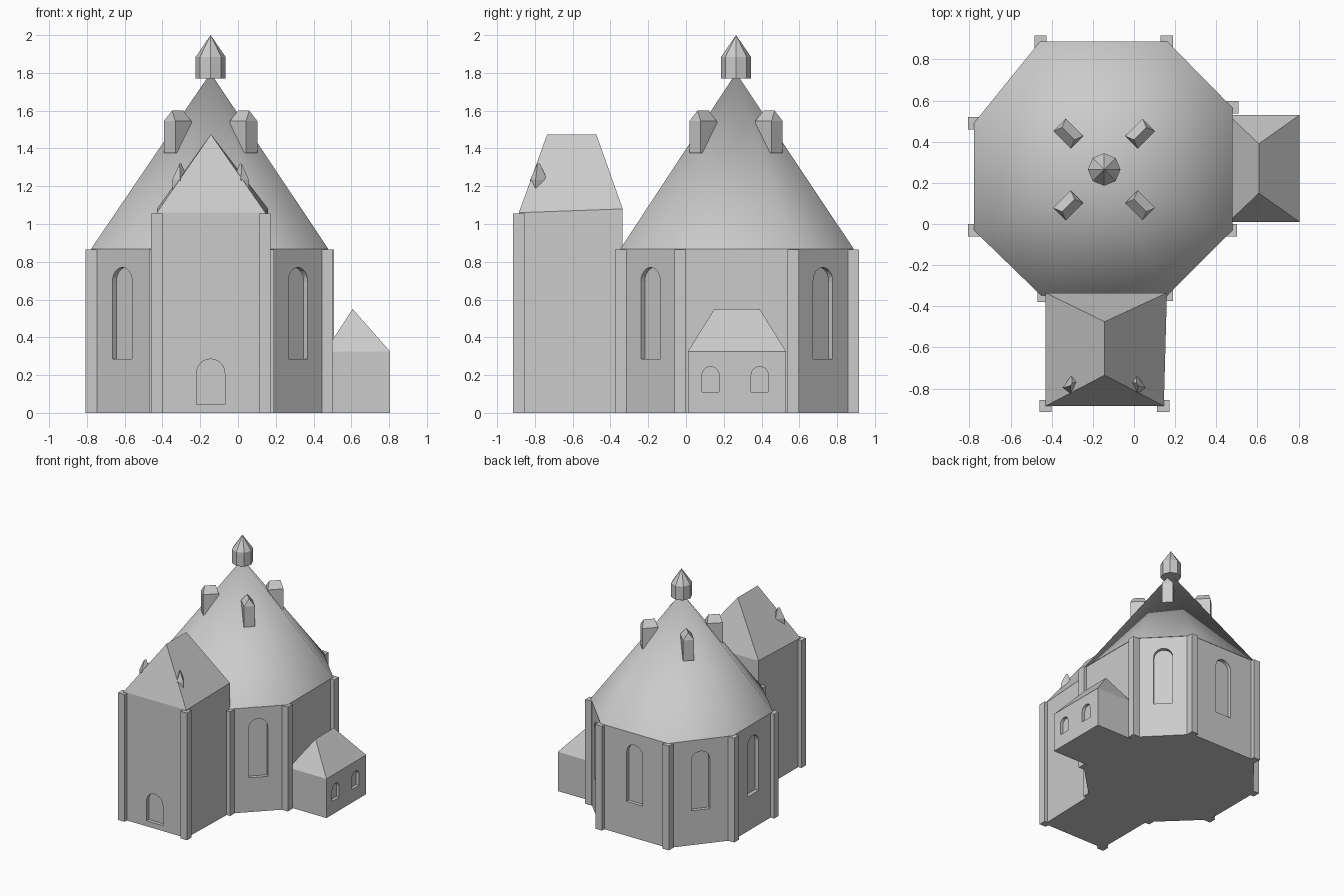
import bpy, bmesh, math
from mathutils import Vector

if "Cube" in bpy.data.objects:
    bpy.data.objects.remove(bpy.data.objects["Cube"])

stone = bpy.data.materials.new("light grey stone")
stone.diffuse_color = (0.6, 0.6, 0.6, 1)
stone.use_nodes = True
stone.node_tree.nodes["Principled BSDF"].inputs["Base Color"].default_value = stone.diffuse_color


def make(name, verts, faces):
    me = bpy.data.meshes.new(name)
    me.from_pydata([tuple(v) for v in verts], [], faces)
    bm = bmesh.new()
    bm.from_mesh(me)
    bmesh.ops.recalc_face_normals(bm, faces=bm.faces)
    bm.to_mesh(me)
    bm.free()
    me.materials.append(stone)
    ob = bpy.data.objects.new(name, me)
    bpy.context.collection.objects.link(ob)
    return ob


def loft(name, low, high):
    """Closed prism between two rings of 3D points."""
    n = len(low)
    sides = [(i, (i + 1) % n, n + (i + 1) % n, n + i) for i in range(n)]
    return make(name, low + high, sides + [tuple(range(n))[::-1], tuple(range(n, 2 * n))])


def prism(name, pts, z0, z1):
    return loft(name, [(x, y, z0) for x, y in pts], [(x, y, z1) for x, y in pts])


def cone(name, pts, z0, apex):
    n = len(pts)
    return make(name, [(x, y, z0) for x, y in pts] + [apex],
                [(i, (i + 1) % n, n) for i in range(n)] + [tuple(range(n))[::-1]])


def hipped(name, corners, z0, eaves, a, b, z2):
    """Four walls with a hipped roof; ridge end a belongs to the first edge."""
    v = [(x, y, z0) for x, y in corners]
    v += [(x, y, z) for (x, y), z in zip(corners, eaves)]
    v += [(*a, z2), (*b, z2)]
    f = [(3, 2, 1, 0), (0, 1, 5, 4), (1, 2, 6, 5), (2, 3, 7, 6), (3, 0, 4, 7),
         (4, 5, 8), (5, 6, 9, 8), (6, 7, 9), (7, 4, 8, 9)]
    return make(name, v, f)


def dormer(name, x, y, ang, length, width, z0, z1, z2, ridge):
    c, s = math.cos(ang), math.sin(ang)
    at = lambda u, w: (x + u * c - w * s, y + u * s + w * c)
    l, w = length / 2, width / 2
    corners = [at(l, -w), at(l, w), at(-l, w), at(-l, -w)]
    return hipped(name, corners, z0, [z1] * 4, at(ridge / 2, 0), at(-ridge / 2, 0), z2)


def cut_arch(target, x, y, normal, width, z0, z1, depth=0.03):
    """Recess a round-headed opening into a wall."""
    n = Vector((*normal, 0)).normalized()
    t = Vector((-n.y, n.x, 0))
    r = width / 2
    prof = [(-r, z0), (r, z0)]
    prof += [(r * math.cos(k * math.pi / 12), z1 - r + r * math.sin(k * math.pi / 12))
             for k in range(13)]
    ring = [Vector((x, y, z)) + t * u for u, z in prof]
    cutter = loft("opening_cutter", [p - n * depth for p in ring], [p + n * 0.05 for p in ring])
    cutter.hide_render = True
    mod = target.modifiers.new("opening", 'BOOLEAN')
    mod.operation, mod.solver, mod.object = 'DIFFERENCE', 'EXACT', cutter
    bpy.context.view_layer.objects.active = target
    bpy.ops.object.modifier_apply(modifier=mod.name)
    bpy.data.objects.remove(cutter)


CX, CY = -0.145, 0.265
octagon = [(-0.45, -0.345), (0.16, -0.345), (0.475, -0.03), (0.475, 0.565),
           (0.16, 0.885), (-0.455, 0.885), (-0.775, 0.49), (-0.775, -0.03)]

# Eight-sided hall with tall arched windows (front and right walls stay blank)
hall = prism("hall_walls", octagon, 0, 0.868)
for i in (1, 3, 4, 5, 6, 7):
    (x0, y0), (x1, y1) = octagon[i], octagon[(i + 1) % 8]
    cut_arch(hall, (x0 + x1) / 2, (y0 + y1) / 2, (y1 - y0, x0 - x1), 0.145, 0.285, 0.77)

# Smooth tent roof
roof = cone("hall_roof", [(CX + (x - CX) * 1.005, CY + (y - CY) * 1.005) for x, y in octagon],
            0.868, (CX, CY, 1.8))
bpy.ops.object.select_all(action='DESELECT')
roof.select_set(True)
bpy.context.view_layer.objects.active = roof
bpy.ops.object.shade_smooth_by_angle(angle=math.radians(48))

# Lantern on the apex
ring = [(CX + 0.079 * math.cos(k * math.pi / 4), CY + 0.079 * math.sin(k * math.pi / 4))
        for k in range(8)]
prism("lantern_drum", ring, 1.77, 1.885)
cone("lantern_cap", ring, 1.885, (CX, CY, 2.0))

# Roof dormers on the diagonals
for k in range(4):
    a = math.pi / 4 + k * math.pi / 2
    dormer("roof_dormer", CX + 0.247 * math.cos(a), CY + 0.247 * math.sin(a), a,
           0.12, 0.085, 1.375, 1.545, 1.6, 0.085)

# Entrance tower with door and hipped roof
tower = hipped("entrance_tower", [(-0.43, -0.885), (0.145, -0.885), (0.16, -0.335), (-0.43, -0.335)],
               0, [1.06, 1.06, 1.08, 1.08], (-0.143, -0.735), (-0.143, -0.475), 1.475)
cut_arch(tower, -0.145, -0.885, (0, -1), 0.15, 0.045, 0.285)
for x, a in ((-0.305, math.radians(235)), (0.015, math.radians(-55))):
    dormer("tower_dormer", x, -0.78, a, 0.075, 0.05, 1.17, 1.235, 1.32, 0.015)

# Side annex with two small windows
annex = hipped("side_annex", [(0.46, 0.01), (0.805, 0.01), (0.805, 0.53), (0.46, 0.53)],
               0, [0.325] * 4, (0.607, 0.15), (0.607, 0.39), 0.55)
for y in (0.13, 0.39):
    cut_arch(annex, 0.805, y, (1, 0), 0.09, 0.11, 0.245, 0.025)

# Corner pillars
pillars = [(-0.44, -0.35, 0.865), (0.16, -0.345, 0.865), (0.47, -0.03, 0.865),
           (0.477, 0.567, 0.865), (0.16, 0.887, 0.865), (-0.455, 0.887, 0.865),
           (-0.777, 0.49, 0.865), (-0.777, -0.03, 0.865),
           (-0.43, -0.885, 1.055), (0.142, -0.885, 1.055)]
for x, y, h in pillars:
    r = 0.03
    prism("corner_pillar", [(x - r, y - r), (x + r, y - r), (x + r, y + r), (x - r, y + r)], 0, h)
